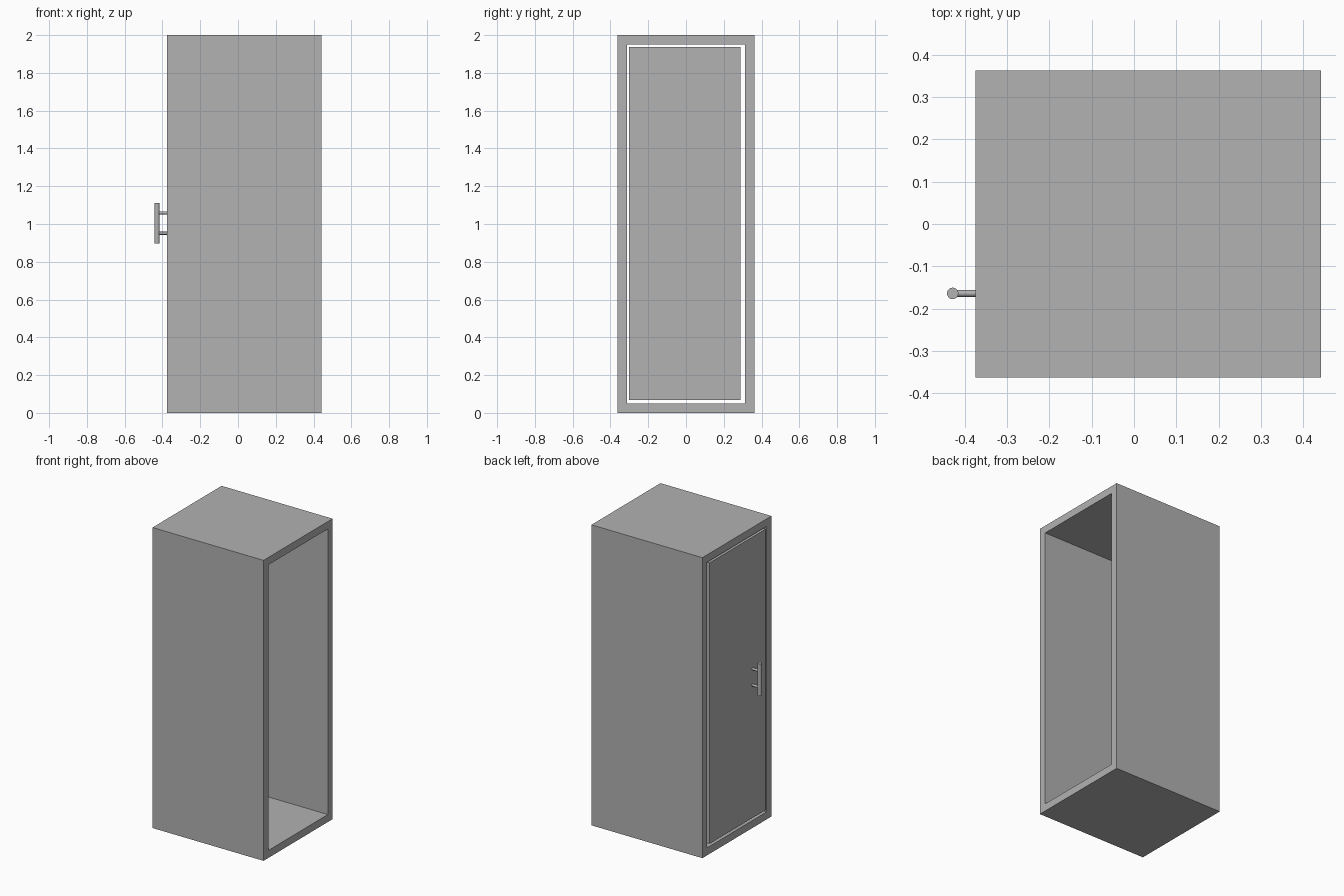
import bpy, bmesh
from mathutils import Vector

cube = bpy.data.objects.get("Cube")
if cube:
    bpy.data.objects.remove(cube, do_unlink=True)

grey = bpy.data.materials.new("plain_grey")
grey.use_nodes = True
COLOUR = (0.445, 0.445, 0.445, 1)
grey.diffuse_color = COLOUR
grey.node_tree.nodes["Principled BSDF"].inputs["Base Color"].default_value = COLOUR

FRONT_X, BACK_X = -0.375, 0.442   # door end and open end
HALF_Y, HEIGHT, WALL = 0.363, 2.0, 0.05


def add_object(name, bm):
    bmesh.ops.recalc_face_normals(bm, faces=bm.faces)
    mesh = bpy.data.meshes.new(name)
    bm.to_mesh(mesh)
    bm.free()
    mesh.materials.append(grey)
    obj = bpy.data.objects.new(name, mesh)
    bpy.context.collection.objects.link(obj)
    return obj


def box(name, low, high):
    bm = bmesh.new()
    bmesh.ops.create_cube(bm, size=1)
    low, high = Vector(low), Vector(high)
    for v in bm.verts:
        v.co = (low + high) / 2 + v.co * (high - low)
    return add_object(name, bm)


def rod(name, start, end, radius):
    start, end = Vector(start), Vector(end)
    axis = end - start
    bm = bmesh.new()
    bmesh.ops.create_cone(bm, cap_ends=True, segments=32, radius1=radius,
                          radius2=radius, depth=axis.length)
    turn = Vector((0, 0, 1)).rotation_difference(axis)
    for v in bm.verts:
        v.co = turn @ v.co + (start + end) / 2
    obj = add_object(name, bm)
    bpy.ops.object.select_all(action='DESELECT')
    obj.select_set(True)
    bpy.context.view_layer.objects.active = obj
    bpy.ops.object.shade_smooth_by_angle()
    return obj


# Cabinet: rectangular tube, open at both ends
bm = bmesh.new()
rings = []
for x in (FRONT_X, BACK_X):
    for inset in (0, WALL):
        y, low, high = HALF_Y - inset, inset, HEIGHT - inset
        rings.append([bm.verts.new((x, *p)) for p in
                      ((-y, low), (y, low), (y, high), (-y, high))])
front_out, front_in, back_out, back_in = rings
for a, b in ((front_out, front_in), (front_in, back_in),
             (back_in, back_out), (back_out, front_out)):
    for i in range(4):
        j = (i + 1) % 4
        bm.faces.new((a[i], a[j], b[j], b[i]))
add_object("cabinet_shell", bm)

# Door set flush in one end, with a thin gap all round
box("door", (FRONT_X, -0.303, 0.067), (FRONT_X + 0.04, 0.288, 1.936))

# Door handle: upright bar on two posts
BAR_X, BAR_Y = -0.4285, -0.164
rod("handle_bar", (BAR_X, BAR_Y, 0.898), (BAR_X, BAR_Y, 1.112), 0.0135)
for name, z in (("lower", 0.951), ("upper", 1.059)):
    rod(f"handle_post_{name}", (BAR_X, BAR_Y, z), (FRONT_X + 0.005, BAR_Y, z), 0.008)
